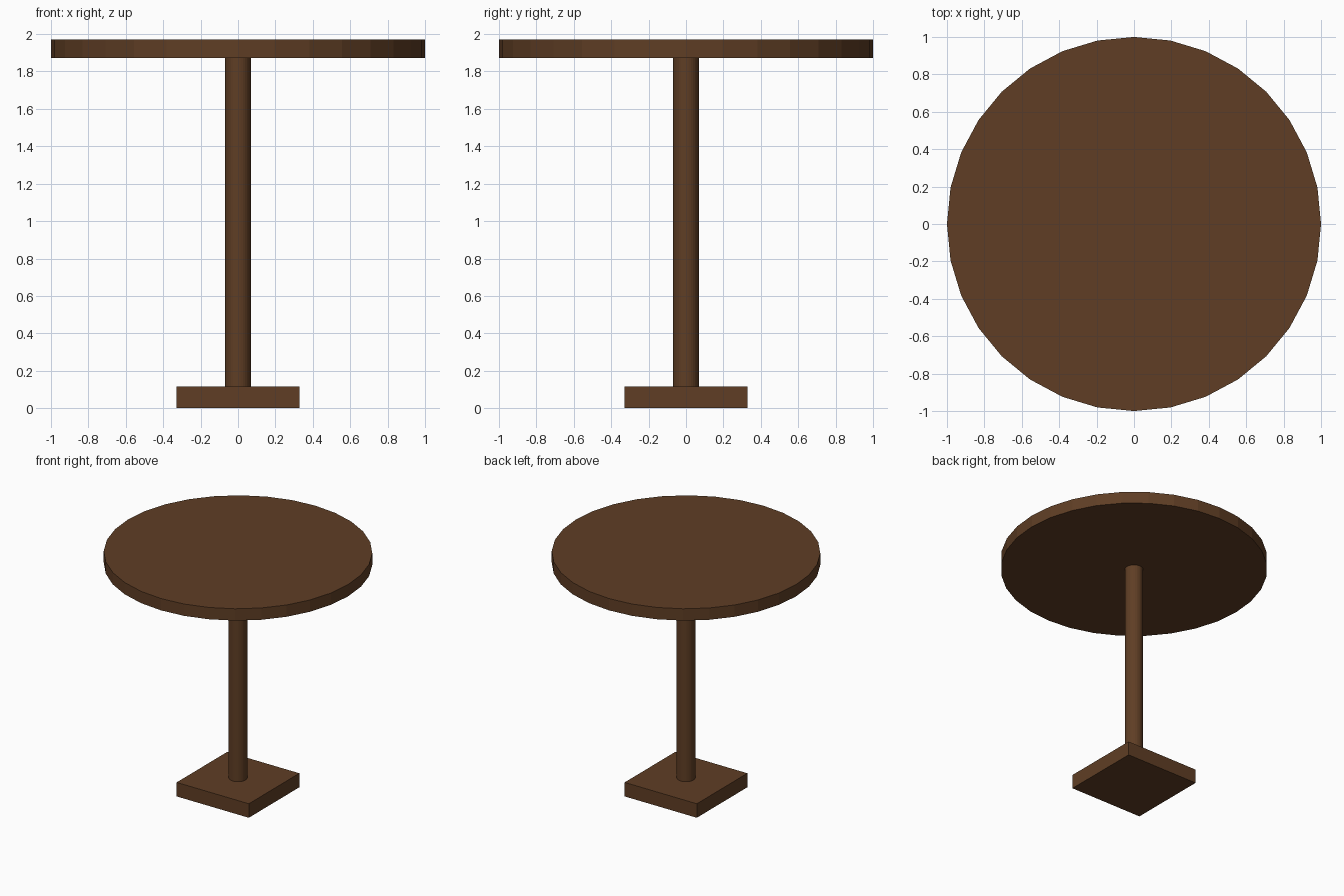
import bpy

if "Cube" in bpy.data.objects:
    bpy.data.objects.remove(bpy.data.objects["Cube"])

# One dark wood colour for the whole table
wood = bpy.data.materials.new("dark_wood")
wood.diffuse_color = (0.115, 0.048, 0.018, 1.0)
wood.use_nodes = True
wood.node_tree.nodes["Principled BSDF"].inputs["Base Color"].default_value = wood.diffuse_color


def finish(name):
    obj = bpy.context.object
    obj.name = name
    obj.data.materials.append(wood)
    return obj


def disc(name, radius, z0, z1):
    bpy.ops.mesh.primitive_cylinder_add(
        vertices=32, radius=radius, depth=z1 - z0, location=(0, 0, (z0 + z1) / 2))
    return finish(name)


BASE_TOP, TOP_LOW, TOP_HIGH = 0.115, 1.873, 1.97

# Square foot plate
bpy.ops.mesh.primitive_cube_add(size=1, location=(0, 0, BASE_TOP / 2))
base = finish("base")
base.scale = (0.656, 0.656, BASE_TOP)
bpy.ops.object.transform_apply(location=False, rotation=False, scale=True)

# Central post and round 32-sided top
disc("post", 0.069, BASE_TOP, TOP_LOW)
disc("table_top", 1.0, TOP_LOW, TOP_HIGH)
